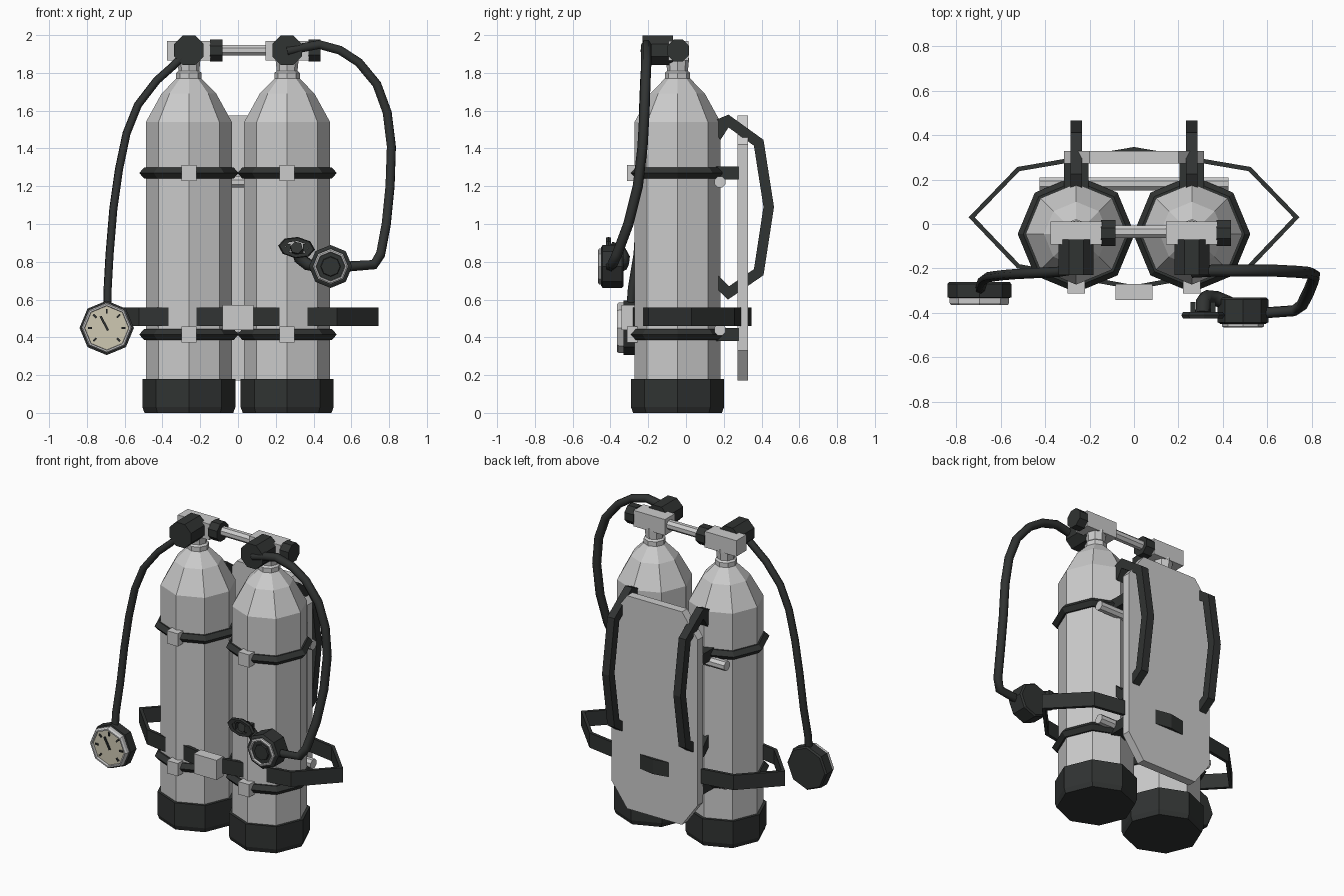
import bpy, bmesh, math
from mathutils import Vector, Matrix

if "Cube" in bpy.data.objects:
    bpy.data.objects.remove(bpy.data.objects["Cube"])


def material(name, rgb):
    m = bpy.data.materials.new(name)
    m.diffuse_color = (*rgb, 1)
    m.use_nodes = True
    m.node_tree.nodes["Principled BSDF"].inputs["Base Color"].default_value = m.diffuse_color
    return m


DARK = material("rubber", (0.03, 0.033, 0.032))
CREAM = material("dial", (0.62, 0.58, 0.45))
AXIS = {"z": Matrix(), "y": Matrix.Rotation(math.pi / 2, 4, "X"),
        "x": Matrix.Rotation(math.pi / 2, 4, "Y")}


def finish(name, bm, mat=None):
    bmesh.ops.recalc_face_normals(bm, faces=bm.faces)
    me = bpy.data.meshes.new(name)
    bm.to_mesh(me)
    bm.free()
    ob = bpy.data.objects.new(name, me)
    bpy.context.collection.objects.link(ob)
    if mat:
        me.materials.append(mat)
    return ob


def box(name, lo, hi, mat=None):
    bm = bmesh.new()
    lo, hi = Vector(lo), Vector(hi)
    bmesh.ops.create_cube(bm, size=1, matrix=Matrix.Translation((lo + hi) / 2)
                          @ Matrix.Diagonal((*(hi - lo), 1)))
    return finish(name, bm, mat)


def lathe(name, profile, loc, axis="z", mat=None, phase=0, ring=False, xf=Matrix()):
    """Eight-sided turned part; axis 'y' points to the front."""
    bm, n = bmesh.new(), 8
    rows = [[bm.verts.new((r * math.cos(phase + k * math.tau / n),
                           r * math.sin(phase + k * math.tau / n), h))
             for k in range(n)] for r, h in profile]
    pairs = list(zip(rows, rows[1:])) + ([(rows[-1], rows[0])] if ring else [])
    for a, b in pairs:
        for k in range(n):
            j = (k + 1) % n
            bm.faces.new((a[k], a[j], b[j], b[k]))
    if not ring:
        bm.faces.new(rows[0])
        bm.faces.new(rows[-1])
    bm.transform(Matrix.Translation(loc) @ xf @ AXIS[axis])
    return finish(name, bm, mat)


def band(name, pts, thick, w0, w1, place, closed=False, mat=DARK):
    """Flat strap following 2D points, offset both ways; place maps (u, v, w) to xyz."""
    bm, n, rows = bmesh.new(), len(pts), []
    P = [Vector(p) for p in pts]
    for i, p in enumerate(P):
        a = P[i - 1] if i or closed else p
        b = P[(i + 1) % n] if i < n - 1 or closed else p
        d1, d2 = (p - a), (b - p)
        d1, d2 = (d1 or d2).normalized(), (d2 or d1).normalized()
        t = (d1 + d2).normalized()
        o = Vector((-t.y, t.x)) * (thick / 2 / max(t.dot(d1), 0.5))
        rows.append([bm.verts.new(place(*q, w)) for q, w in
                     ((p - o, w0), (p + o, w0), (p + o, w1), (p - o, w1))])
    for i in range(n if closed else n - 1):
        a, b = rows[i], rows[(i + 1) % n]
        for k in range(4):
            bm.faces.new((a[k], a[(k + 1) % 4], b[(k + 1) % 4], b[k]))
    if not closed:
        bm.faces.new(rows[0])
        bm.faces.new(rows[-1])
    return finish(name, bm, mat)


def hose(name, pts, radius):
    cu = bpy.data.curves.new(name, "CURVE")
    cu.dimensions = "3D"
    cu.bevel_depth, cu.bevel_resolution, cu.use_fill_caps = radius, 1, True
    sp = cu.splines.new("POLY")
    sp.points.add(len(pts) - 1)
    for q, p in zip(sp.points, pts):
        q.co = (*p, 1)
    cu.materials.append(DARK)
    ob = bpy.data.objects.new(name, cu)
    bpy.context.collection.objects.link(ob)
    return ob


CY, FLAT = -0.045, math.pi / 8
for side, x in (("left", -0.26), ("right", 0.26)):
    # Cylinder, boot and neck
    lathe(f"tank_{side}", [(0.2275, 0.03), (0.2275, 1.54), (0.145, 1.69), (0.067, 1.77),
                           (0.067, 1.80), (0.055, 1.81), (0.062, 1.88)], (x, CY, 0))
    lathe(f"boot_{side}", [(0.235, 0), (0.246, 0.03), (0.246, 0.18), (0.225, 0.18)],
          (x, CY, 0), mat=DARK)
    # Valve body with side and front knobs
    box(f"valve_{side}", (x - 0.115, -0.092, 1.865), (x + 0.115, 0.012, 1.97))
    lathe(f"side_knob_{side}", [(0.063, 0), (0.063, 0.065)], (x + 0.112, CY + 0.004, 1.918),
          "x", DARK, FLAT)
    lathe(f"front_knob_{side}", [(0.085, 0.07), (0.085, 0.23)], (x, 0, 1.92), "y", DARK, FLAT)
    # Tank bands, buckles and rear mounts
    for z in (1.27, 0.415):
        lathe(f"tank_band_{side}", [(0.22, -0.028), (0.238, -0.028), (0.263, 0),
                                    (0.238, 0.028), (0.22, 0.028)],
              (x, CY, z), mat=DARK, ring=True)
        box(f"band_buckle_{side}", (x - 0.04, -0.313, z - 0.042), (x + 0.04, -0.255, z + 0.042))
        box(f"mount_{side}", (x - 0.055, 0.12, z - 0.035), (x + 0.055, 0.28, z + 0.035), DARK)
    # Shoulder strap
    band(f"shoulder_strap_{side}",
         [(0.15, 1.49), (0.225, 1.545), (0.385, 1.43), (0.438, 1.09),
          (0.385, 0.745), (0.225, 0.635), (0.15, 0.71)],
         0.055, x - 0.026, x + 0.026, lambda u, v, w: (w, u, v))

# Manifold bar between valves, rear cross rods
lathe("manifold_bar", [(0.031, -0.15), (0.031, 0.16)], (0, -0.035, 1.92), "x", None, FLAT)
for z in (1.222, 0.44):
    lathe("cross_rod", [(0.032, -0.425), (0.032, 0.425)], (0, 0.18, z), "x", None, FLAT)

# Back plate with cut corners
bm = bmesh.new()
outline = [(0.315, 0.33), (0.315, 1.42), (0.2, 1.575), (-0.2, 1.575),
           (-0.315, 1.42), (-0.315, 0.33), (-0.2, 0.172), (0.2, 0.172)]
f = bm.faces.new([bm.verts.new((x, 0.272, z)) for x, z in outline])
ext = bmesh.ops.extrude_face_region(bm, geom=[f])["geom"]
bmesh.ops.translate(bm, vec=(0, 0.056, 0), verts=[v for v in ext if isinstance(v, bmesh.types.BMVert)])
finish("back_plate", bm)

# Waist belt and buckle
band("waist_belt", [(0, 0.336), (0.52, 0.247), (0.73, 0.03), (0.52, -0.19), (0, -0.285),
                    (-0.52, -0.19), (-0.73, 0.03), (-0.52, 0.247)],
     0.02, 0.46, 0.557, lambda u, v, w: (u, v, w), closed=True)
box("waist_buckle", (-0.083, -0.342, 0.44), (0.083, -0.27, 0.57))

# Pressure gauge and its hose
hose("gauge_hose", [(-0.25, -0.2, 1.93), (-0.34, -0.215, 1.84), (-0.43, -0.22, 1.76),
                    (-0.53, -0.225, 1.63), (-0.59, -0.23, 1.48), (-0.63, -0.235, 1.29),
                    (-0.66, -0.24, 1.08), (-0.68, -0.255, 0.84), (-0.69, -0.285, 0.66),
                    (-0.692, -0.295, 0.53)], 0.023)
G = (-0.695, -0.26, 0.45)
lathe("gauge_body", [(0.135, 0), (0.144, 0.01), (0.144, 0.07), (0.135, 0.072)], G, "y", DARK)
lathe("gauge_rim", [(0.134, 0.07), (0.134, 0.095), (0.127, 0.105), (0.118, 0.105), (0.114, 0.07)],
      G, "y", ring=True)
lathe("gauge_dial", [(0.118, 0.07), (0.118, 0.088)], G, "y", CREAM)


def mark(name, angle, r0, r1, w):
    ob = box(name, (r0, -0.006, -w), (r1, 0.002, w), DARK)
    ob.location = (G[0], -0.35, G[2])
    ob.rotation_euler = (0, -angle, 0)


for k in range(7):
    mark("gauge_tick", math.radians(-45 + 45 * k), 0.077, 0.1, 0.005)
mark("gauge_needle", math.radians(118), -0.015, 0.07, 0.006)

# Breathing hose and regulator
hose("breathing_hose", [(0.26, -0.215, 1.915), (0.35, -0.21, 1.935), (0.43, -0.21, 1.95),
                        (0.54, -0.21, 1.92), (0.64, -0.21, 1.855), (0.735, -0.215, 1.74),
                        (0.79, -0.22, 1.59), (0.812, -0.23, 1.41), (0.805, -0.255, 1.2),
                        (0.785, -0.305, 1.0), (0.755, -0.365, 0.84), (0.72, -0.39, 0.785),
                        (0.58, -0.4, 0.775)], 0.027)
R = (0.49, -0.33, 0.775)
lathe("regulator_body", [(0.105, 0), (0.114, 0.01), (0.114, 0.112), (0.1, 0.12)], R, "y", DARK)
lathe("regulator_rim", [(0.094, 0.11), (0.094, 0.13), (0.086, 0.136), (0.078, 0.136), (0.074, 0.11)],
      R, "y", ring=True)
lathe("regulator_button", [(0.055, 0.115), (0.05, 0.13)], R, "y", DARK)

# Mouthpiece: elbow, oval flange and bite tabs
hose("mouthpiece_elbow", [(0.43, -0.36, 0.775), (0.37, -0.335, 0.785), (0.325, -0.33, 0.82),
                          (0.312, -0.35, 0.86), (0.31, -0.4, 0.875)], 0.034)
tilt = Matrix.Rotation(math.radians(6), 4, "Y") @ Matrix.Diagonal((1, 1, 0.58, 1))
lathe("mouthpiece_flange", [(0.06, -0.012), (0.09, -0.014), (0.098, 0), (0.09, 0.014), (0.06, 0.012)],
      (0.31, -0.41, 0.875), "y", DARK, ring=True, xf=tilt)
for s in (-1, 1):
    box("bite_tab", (0.31 + s * 0.045 - 0.012, -0.42, 0.855), (0.31 + s * 0.045 + 0.012, -0.35, 0.895), DARK)
